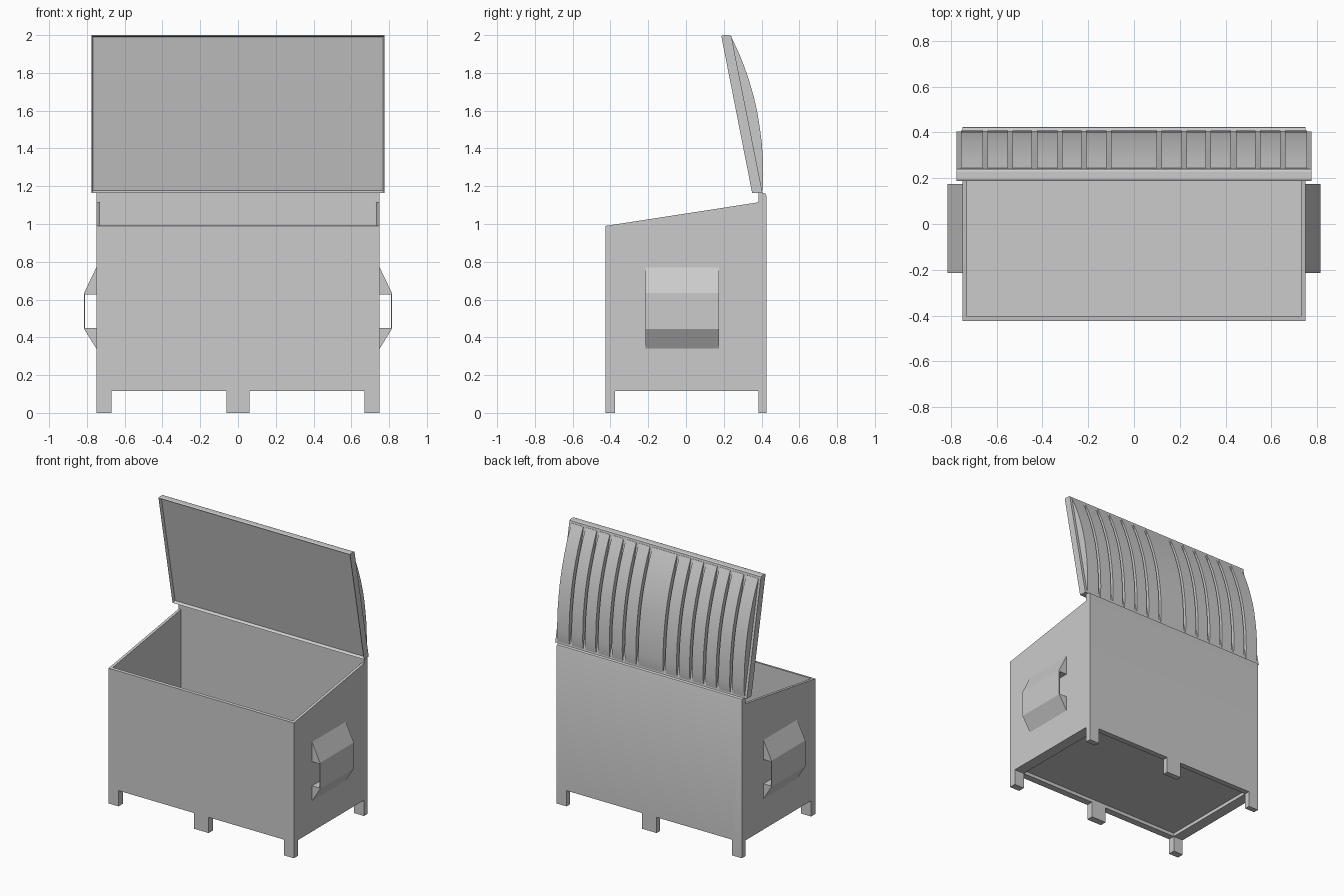
import bpy, bmesh, math
from mathutils import Vector

if "Cube" in bpy.data.objects:
    bpy.data.objects.remove(bpy.data.objects["Cube"])


def finish(name, bm):
    bmesh.ops.recalc_face_normals(bm, faces=bm.faces)
    me = bpy.data.meshes.new(name)
    bm.to_mesh(me)
    bm.free()
    ob = bpy.data.objects.new(name, me)
    bpy.context.collection.objects.link(ob)
    return ob


def add_prism(bm, pts, axis, a, b):
    """Extrude a closed profile: (y,z) along x, or (x,z) along y."""
    def v(p, t):
        return (t, p[0], p[1]) if axis == 'x' else (p[0], t, p[1])
    lo = [bm.verts.new(v(p, a)) for p in pts]
    hi = [bm.verts.new(v(p, b)) for p in pts]
    n = len(pts)
    bm.faces.new(lo)
    bm.faces.new(hi[::-1])
    for i in range(n):
        j = (i + 1) % n
        bm.faces.new((lo[j], lo[i], hi[i], hi[j]))


def prism(name, pts, axis, a, b):
    bm = bmesh.new()
    add_prism(bm, pts, axis, a, b)
    return finish(name, bm)


def cut(ob, x0, x1, y0, y1, z0, z1):
    c = prism("cutter", [(y0, z0), (y1, z0), (y1, z1), (y0, z1)], 'x', x0, x1)
    c.hide_render = True
    m = ob.modifiers.new("cut", 'BOOLEAN')
    m.operation, m.solver, m.object = 'DIFFERENCE', 'EXACT', c
    bpy.context.view_layer.objects.active = ob
    bpy.ops.object.modifier_apply(modifier=m.name)
    bpy.data.objects.remove(c)


def smooth(ob, deg=30):
    bpy.ops.object.select_all(action='DESELECT')
    ob.select_set(True)
    bpy.context.view_layer.objects.active = ob
    bpy.ops.object.shade_smooth_by_angle(angle=math.radians(deg))


# Bin body: sloped-top side profile with a raised, rounded back lip
body = prism("bin_body", [(-.425, 0), (.425, 0), (.425, 1.15), (.421, 1.16), (.411, 1.165),
                          (.385, 1.165), (.385, 1.115), (-.425, .99)], 'x', -.75, .75)
cut(body, -.73, .73, -.405, .385, .16, 2)          # open interior
cut(body, -.67, .67, -.375, .385, -.2, .14)        # underside recess
for x in (-.67, .06):                              # gaps between the legs
    cut(body, x, x + .61, -1, 1, -.2, .115)
cut(body, -1, 1, -.375, .385, -.2, .115)
smooth(body)

# Fork pockets: two wedges joined by a thin outer plate
for side, s in (("left", -1), ("right", 1)):
    pocket = [(.745, .775), (.75, .77), (.815, .635), (.815, .445), (.75, .34), (.745, .34),
              (.745, .45), (.809, .45), (.809, .627), (.745, .627)]
    prism(side + "_fork_pocket", [(s * x, z) for x, z in pocket], 'y', -.215, .175)

# Lid tray, with a shallow recess inside its rim
bm = bmesh.new()
add_prism(bm, [(.35, 1.165), (.405, 1.165), (.24, 1.995), (.23, 2), (.197, 2), (.187, 1.995)],
          'x', -.775, .775)
bmesh.ops.recalc_face_normals(bm, faces=bm.faces)
inner = max(bm.faces, key=lambda f: f.normal.dot(Vector((0, -1, -.19))) * f.calc_area())
bmesh.ops.inset_region(bm, faces=[inner], thickness=.012)
move = -inner.normal * .02
bmesh.ops.translate(bm, verts=inner.verts[:], vec=move)
finish("lid_tray", bm)

# Lid bulges: curved panels separated by narrow grooves
arc = [(.245, 1.98), (.28, 1.905), (.31, 1.83), (.337, 1.75), (.36, 1.67), (.378, 1.59),
       (.392, 1.5), (.402, 1.42), (.407, 1.34), (.409, 1.26), (.408, 1.21), (.403, 1.172)]
base = [(.385, 1.172), (.225, 1.98)]
spans = [(.12, .21), (.23, .315), (.335, .425), (.445, .53), (.55, .64), (.66, .757)]
bm = bmesh.new()
add_prism(bm, arc + base, 'x', -.1, .1)
for a, b in spans:
    add_prism(bm, arc + base, 'x', a, b)
    add_prism(bm, arc + base, 'x', -b, -a)
smooth(finish("lid_panels", bm))
